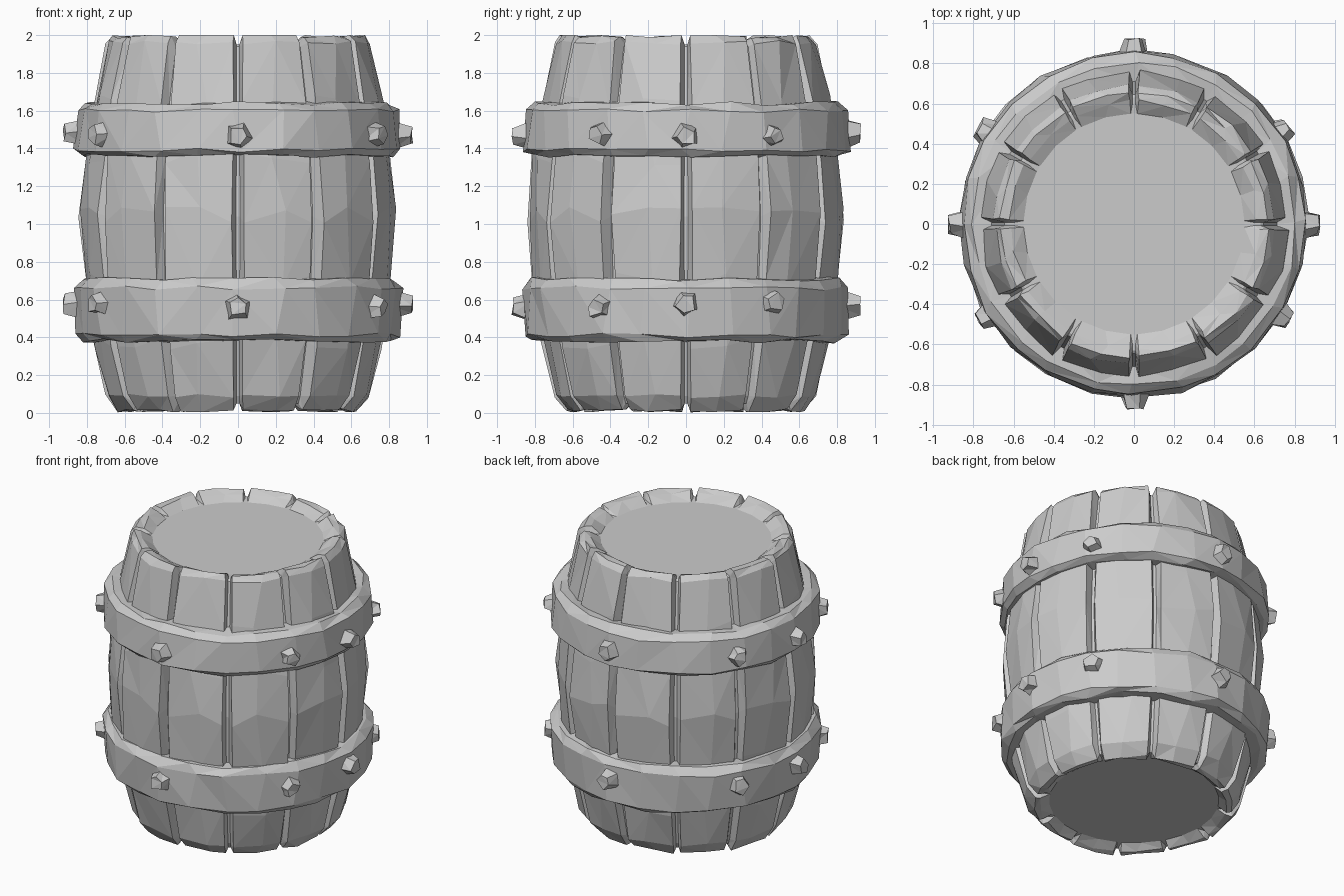
import bpy, bmesh, math, random
from mathutils import Matrix, Vector

if "Cube" in bpy.data.objects:
    bpy.data.objects.remove(bpy.data.objects["Cube"])

random.seed(7)


def jit(a):
    return random.uniform(-a, a)


def finish(bm, name):
    bmesh.ops.triangulate(bm, faces=bm.faces[:])
    bmesh.ops.recalc_face_normals(bm, faces=bm.faces[:])
    me = bpy.data.meshes.new(name)
    bm.to_mesh(me)
    bm.free()
    ob = bpy.data.objects.new(name, me)
    bpy.context.collection.objects.link(ob)
    return ob


def skin(bm, cols, closed):
    # bridge neighbouring columns of verts all the way round
    n, m = len(cols), len(cols[0])
    for i in range(n):
        a, b = cols[i], cols[(i + 1) % n]
        for j in range(m if closed else m - 1):
            k = (j + 1) % m
            bm.faces.new((a[j], b[j], b[k], a[k]))


def polar(deg, r, z):
    t = math.radians(deg)
    return Vector((r * math.cos(t), r * math.sin(t), z))


# staves: (radius, height, groove floor radius, groove floor height)
PROFILE = [
    (0.545, 0.05, 0.545, 0.05), (0.60, 0.015, 0.595, 0.05), (0.635, 0.01, 0.625, 0.05),
    (0.695, 0.09, 0.645, 0.09), (0.765, 0.38, 0.71, 0.38), (0.81, 0.70, 0.755, 0.70),
    (0.838, 1.04, 0.775, 1.04), (0.81, 1.36, 0.75, 1.36), (0.765, 1.64, 0.71, 1.64),
    (0.695, 1.96, 0.645, 1.94), (0.665, 1.995, 0.63, 1.95), (0.62, 1.985, 0.60, 1.95),
    (0.55, 1.945, 0.55, 1.945)]

bm = bmesh.new()
cols = []
for s in range(12):
    base, push = s * 30, jit(0.008)
    for off, kind in ((-0.7, 'floor'), (0.7, 'floor'), (1.7, 'edge'), (15, 'mid'), (28.3, 'edge')):
        col = []
        for i, (r, z, gr, gz) in enumerate(PROFILE):
            lid = i in (0, len(PROFILE) - 1)
            if kind == 'floor':
                p = polar(base + off, gr, gz)
            elif lid:
                p = polar(base + off, r, z)
            else:
                wob = jit(4) if kind == 'mid' else (random.uniform(0, 0.9) * (1 if off < 15 else -1))
                zz = z + jit(0.012 if i < 4 or i > 8 else 0.05)
                p = polar(base + off + wob, r + push + jit(0.008), min(2, max(0, zz)))
            col.append(bm.verts.new(p))
        cols.append(col)
skin(bm, cols, False)
finish(bm, "staves")

# flat heads
for name, z, r in (("top_head", 1.945, 0.56), ("bottom_head", 0.05, 0.555)):
    bm = bmesh.new()
    bmesh.ops.create_circle(bm, cap_ends=True, segments=24, radius=r,
                            matrix=Matrix.Translation((0, 0, z)))
    ob = finish(bm, name)
    if z < 1:
        ob.data.flip_normals()

# hoops
HOOPS = {
    "upper_hoop": [(0.74, 1.36), (0.83, 1.36), (0.868, 1.39), (0.853, 1.60), (0.805, 1.64), (0.71, 1.64)],
    "lower_hoop": [(0.70, 0.38), (0.815, 0.38), (0.853, 0.41), (0.868, 0.66), (0.83, 0.71), (0.74, 0.715)]}
for name, prof in HOOPS.items():
    bm = bmesh.new()
    cols = []
    for i in range(24):
        cols.append([bm.verts.new(polar(i * 15 + (jit(2.5) if 0 < j < 5 else 0),
                                        r + (jit(0.01) if 0 < j < 5 else 0),
                                        z + jit(0.012)))
                     for j, (r, z) in enumerate(prof)])
    skin(bm, cols, True)
    finish(bm, name)

# chunky studs on each hoop
for row, z in (("upper", 1.475), ("lower", 0.575)):
    bm = bmesh.new()
    for a in (0, 32, 90, 148, 180, 212, 270, 328):
        r = 0.865 if a % 90 == 0 else 0.853
        rot = Vector(polar(a, 1, 0)).to_track_quat('Z', 'Y').to_matrix().to_4x4()
        mat = Matrix.Translation(polar(a, r, z + jit(0.015))) @ rot @ Matrix.Rotation(jit(3), 4, 'Z')
        got = bmesh.ops.create_cone(bm, cap_ends=True, segments=5, radius1=0.085,
                                    radius2=0.05, depth=0.11, matrix=mat)
        for v in got['verts']:
            v.co += Vector((jit(0.01), jit(0.01), jit(0.012)))
    finish(bm, row + "_studs")
